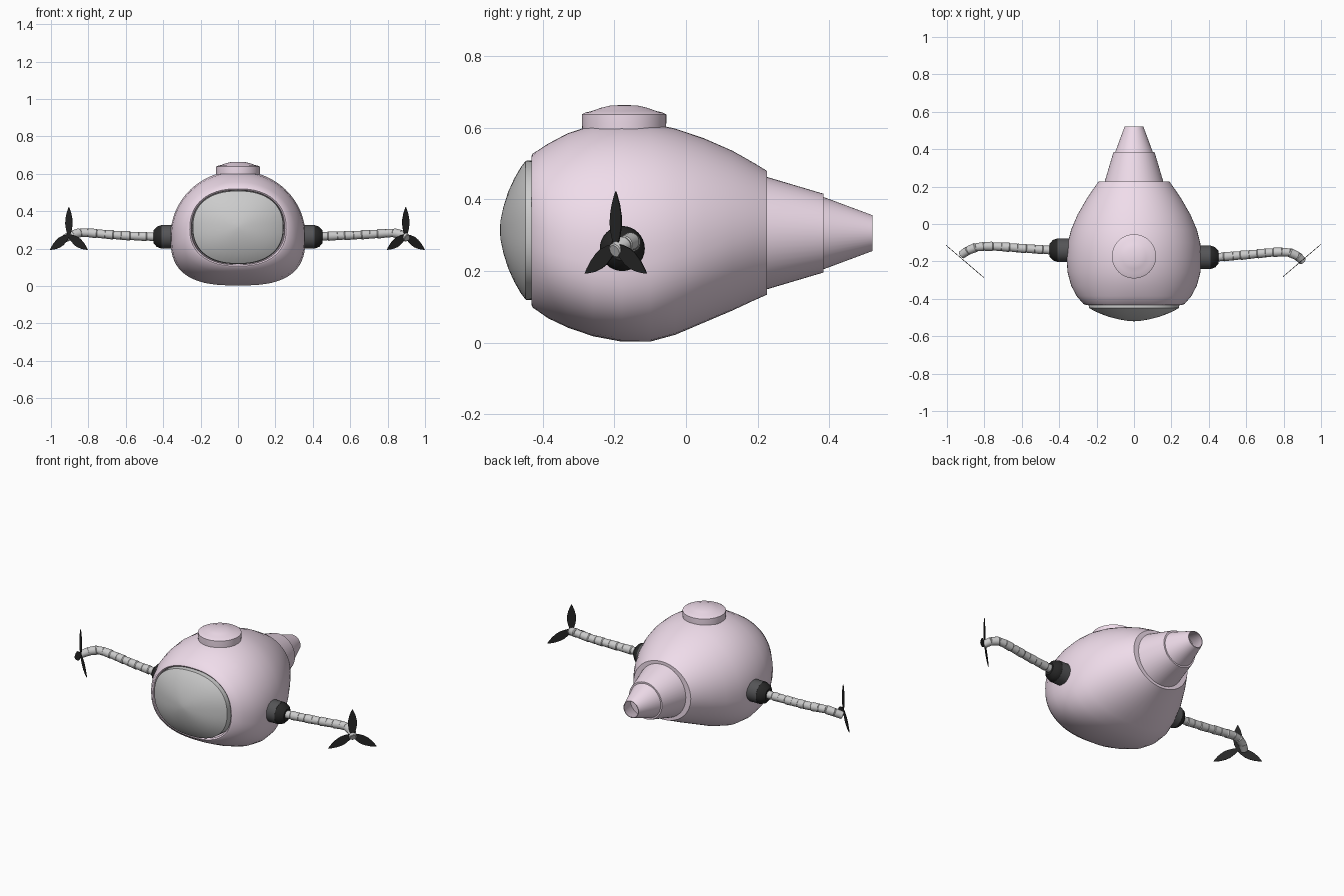
import bpy, bmesh, math
from mathutils import Vector, Matrix

if "Cube" in bpy.data.objects:
    bpy.data.objects.remove(bpy.data.objects["Cube"])


def material(name, rgb):
    m = bpy.data.materials.new(name)
    m.diffuse_color = (*rgb, 1)
    m.use_nodes = True
    m.node_tree.nodes["Principled BSDF"].inputs["Base Color"].default_value = m.diffuse_color
    return m


PINK = material("pink_paint", (0.87, 0.72, 0.83))
DARK = material("dark_rubber", (0.09, 0.09, 0.095))
BLACK = material("black_blade", (0.02, 0.02, 0.02))


def finish(name, bm, mat=None, angle=35):
    bmesh.ops.recalc_face_normals(bm, faces=bm.faces)
    me = bpy.data.meshes.new(name)
    bm.to_mesh(me)
    bm.free()
    ob = bpy.data.objects.new(name, me)
    bpy.context.collection.objects.link(ob)
    if mat:
        me.materials.append(mat)
    bpy.ops.object.select_all(action='DESELECT')
    ob.select_set(True)
    bpy.context.view_layer.objects.active = ob
    bpy.ops.object.shade_smooth_by_angle(angle=math.radians(angle))
    return ob


def loft(bm, rings, cap_start=False, cap_end=False):
    vs = [[bm.verts.new(p) for p in r] for r in rings]
    n = len(vs[0])
    for a, b in zip(vs, vs[1:]):
        for i in range(n):
            j = (i + 1) % n
            bm.faces.new((a[i], a[j], b[j], b[i]))
    if cap_start:
        bm.faces.new(vs[0])
    if cap_end:
        bm.faces.new(vs[-1])


def lathe(bm, profile, origin, axis, n=32, caps=(True, True)):
    """Revolve (radius, height) pairs around an axis through origin."""
    m = Matrix.Translation(origin) @ Vector(axis).to_track_quat('Z', 'Y').to_matrix().to_4x4()
    rings = [[m @ Vector((r * math.cos(2 * math.pi * i / n), r * math.sin(2 * math.pi * i / n), h))
              for i in range(n)] for r, h in profile]
    loft(bm, rings, *caps)


def section(y, w, top, mid, bottom, power=2.0, low_power=None, n=64):
    """Superellipse cross-section with separate upper and lower halves."""
    pts = []
    for i in range(n):
        c, s = math.cos(2 * math.pi * i / n), math.sin(2 * math.pi * i / n)
        p = power if s >= 0 else (low_power or power)
        x = math.copysign(abs(c) ** (2 / p), c) * w
        z = mid + math.copysign(abs(s) ** (2 / p), s) * (top - mid if s >= 0 else mid - bottom)
        pts.append((x, y, z))
    return pts


# Hull: recessed window opening, rounded rim, egg-shaped body, rear step
hull = [
    (-0.37, 0.245, 0.508, 0.305, 0.118, 2.3, 2.3),
    (-0.425, 0.250, 0.512, 0.305, 0.113, 2.3, 2.3),
    (-0.432, 0.258, 0.520, 0.303, 0.106, 2.3, 2.3),
    (-0.428, 0.270, 0.528, 0.300, 0.098, 2.25, 2.3),
    (-0.385, 0.307, 0.556, 0.285, 0.068, 2.1, 2.5),
    (-0.33, 0.336, 0.585, 0.275, 0.042, 2.05, 2.6),
    (-0.26, 0.355, 0.608, 0.270, 0.018, 2.0, 2.8),
    (-0.18, 0.361, 0.617, 0.268, 0.003, 2.0, 2.8),
    (-0.10, 0.354, 0.613, 0.270, 0.003, 2.0, 2.7),
    (-0.03, 0.336, 0.598, 0.275, 0.022, 2.0, 2.5),
    (0.05, 0.302, 0.571, 0.285, 0.056, 2.0, 2.3),
    (0.13, 0.256, 0.536, 0.297, 0.090, 2.0, 2.1),
    (0.19, 0.216, 0.502, 0.305, 0.118, 2.0, 2.0),
    (0.226, 0.190, 0.480, 0.307, 0.134, 2.0, 2.0),
    (0.226, 0.155, 0.455, 0.307, 0.158, 2.0, 2.0),
]
bm = bmesh.new()
loft(bm, [section(*r) for r in hull], True, True)
finish("hull", bm, PINK, 40)

# Domed front window
bm = bmesh.new()
dome = [(-0.39, 1.0), (-0.448, 0.985), (-0.462, 0.89), (-0.48, 0.73),
        (-0.497, 0.54), (-0.51, 0.33), (-0.518, 0.14), (-0.52, 0.02)]
loft(bm, [section(y, 0.245 * k, 0.315 + 0.196 * k, 0.315, 0.315 - 0.198 * k, 2.3)
          for y, k in dome], True, True)
finish("front_window", bm, None, 50)

# Two-stage tail cone with an open end
bm = bmesh.new()
tail = [(0.161, 0.21), (0.157, 0.226), (0.110, 0.384), (0.101, 0.384),
        (0.050, 0.521), (0.046, 0.521), (0.085, 0.41)]
lathe(bm, tail, (0, 0, 0.306), (0, 1, 0), 48)
finish("tail_cone", bm, PINK)

# Roof hatch
bm = bmesh.new()
hatch = [(0.116, 0.58), (0.118, 0.615), (0.118, 0.638), (0.108, 0.643), (0.09, 0.647),
         (0.065, 0.656), (0.04, 0.662), (0.006, 0.664)]
lathe(bm, hatch, (0, -0.173, 0), (0, 0, 1), 48)
finish("roof_hatch", bm, PINK)


def smooth_path(pts, count):
    """Evenly spaced points along a Catmull-Rom path."""
    p = [Vector(q) for q in pts]
    p = [2 * p[0] - p[1]] + p + [2 * p[-1] - p[-2]]
    fine = []
    for a, b, c, d in zip(p, p[1:], p[2:], p[3:]):
        for k in range(20):
            t = k / 20
            fine.append(0.5 * (2 * b + (c - a) * t + (2 * a - 5 * b + 4 * c - d) * t * t
                               + (3 * b - a - 3 * c + d) * t ** 3))
    fine.append(p[-2])
    dist = [0]
    for a, b in zip(fine, fine[1:]):
        dist.append(dist[-1] + (b - a).length)
    out = []
    for i in range(count + 1):
        want = dist[-1] * i / count
        out.append(fine[min(range(len(dist)), key=lambda k: abs(dist[k] - want))])
    return out


def side_arm(label, side, pod_y, path, hub):
    # Shoulder socket and dark tapered collar
    base = (0, pod_y, 0.263)
    bm = bmesh.new()
    lathe(bm, [(0.063, 0.31), (0.063, 0.41)], base, (side, 0, 0))
    finish(label + "_shoulder", bm, DARK)
    bm = bmesh.new()
    lathe(bm, [(0.062, 0.405), (0.062, 0.412), (0.054, 0.434), (0.034, 0.452)], base, (side, 0, 0))
    finish(label + "_collar", bm, BLACK)
    # Segmented hose
    bm = bmesh.new()
    pts = smooth_path(path, 11)
    for i, (a, b) in enumerate(zip(pts, pts[1:])):
        d = b - a
        r = 0.025 if i % 2 else 0.0235
        lathe(bm, [(r - 0.004, -0.004), (r, 0.002), (r - 0.002, d.length), (r - 0.006, d.length + 0.003)],
              a, d, 16)
    finish(label + "_hose", bm)
    # Three-bladed propeller, angled outward
    across = Vector((0.76 * side, 0.65, 0))
    normal = Vector((0.65 * side, -0.76, 0))
    half = [(0.0, 0.008), (0.03, 0.019), (0.06, 0.025), (0.085, 0.024), (0.115, 0.017), (0.14, 0.007)]
    leaf = half + [(0.153, 0)] + [(r, -w) for r, w in reversed(half)]
    bm = bmesh.new()
    for k in range(3):
        a = math.radians(90 + 120 * k)
        along = across * math.cos(a) + Vector((0, 0, math.sin(a)))
        wide = across * -math.sin(a) + Vector((0, 0, math.cos(a)))
        loft(bm, [[Vector(hub) + along * r + wide * w + normal * t for r, w in leaf]
                  for t in (-0.0015, 0.0015)], True, True)
    finish(label + "_propeller", bm, BLACK)


side_arm("right", 1, -0.178,
         [(0.44, -0.178, 0.265), (0.6, -0.165, 0.271), (0.74, -0.152, 0.278),
          (0.83, -0.152, 0.284), (0.875, -0.172, 0.275), (0.902, -0.198, 0.257)],
         (0.897, -0.196, 0.27))
side_arm("left", -1, -0.14,
         [(-0.44, -0.14, 0.263), (-0.6, -0.13, 0.269), (-0.74, -0.12, 0.279),
          (-0.83, -0.122, 0.286), (-0.88, -0.138, 0.276), (-0.922, -0.165, 0.256)],
         (-0.904, -0.2, 0.27))
